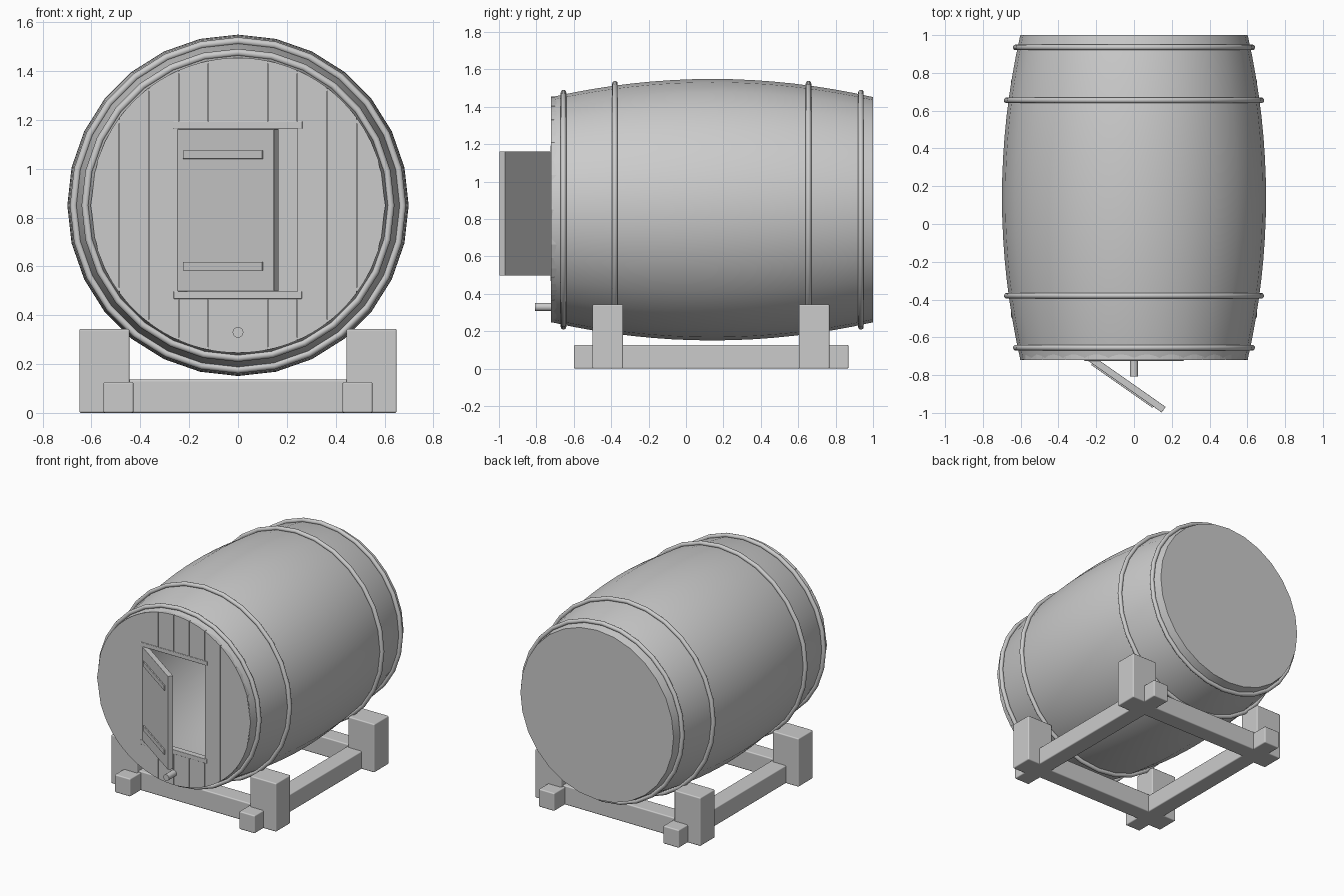
import bpy, bmesh, math
from mathutils import Matrix

cube = bpy.data.objects.get("Cube")
if cube:
    bpy.data.objects.remove(cube, do_unlink=True)

GREY = (0.6, 0.6, 0.6, 1.0)
mat = bpy.data.materials.new("plain grey")
mat.use_nodes = True
mat.diffuse_color = GREY
mat.node_tree.nodes["Principled BSDF"].inputs["Base Color"].default_value = GREY

AXIS_Z = 0.85           # height of the barrel axis
FRONT, BACK = -0.718, 1.0
MID = (FRONT + BACK) / 2
SIDES = 28


def finish(name, bm, smooth=False, bevel=0.0):
    bmesh.ops.recalc_face_normals(bm, faces=bm.faces)
    mesh = bpy.data.meshes.new(name)
    bm.to_mesh(mesh)
    bm.free()
    mesh.materials.append(mat)
    ob = bpy.data.objects.new(name, mesh)
    bpy.context.collection.objects.link(ob)
    if bevel:
        mesh.shade_smooth()
        mod = ob.modifiers.new("Bevel", 'BEVEL')
        mod.width, mod.segments, mod.harden_normals = bevel, 3, True
    if smooth:
        bpy.ops.object.select_all(action='DESELECT')
        ob.select_set(True)
        bpy.context.view_layer.objects.active = ob
        bpy.ops.object.shade_smooth_by_angle(angle=math.radians(35))
    return ob


def box(name, x, y, z, bevel=0.008):
    bm = bmesh.new()
    size = [b - a for a, b in (x, y, z)]
    mid = [(a + b) / 2 for a, b in (x, y, z)]
    bmesh.ops.create_cube(bm, size=1, matrix=Matrix.Translation(mid) @ Matrix.Diagonal((*size, 1)))
    return finish(name, bm, bevel=bevel)


def lathe(name, profile, closed=False):
    """Spin (radius, y) points about the barrel axis."""
    bm = bmesh.new()
    verts = [bm.verts.new((r, y, AXIS_Z)) for r, y in profile]
    edges = [bm.edges.new(pair) for pair in zip(verts, verts[1:])]
    if closed:
        edges.append(bm.edges.new((verts[-1], verts[0])))
    bmesh.ops.spin(bm, geom=verts + edges, cent=(0, 0, AXIS_Z), axis=(0, 1, 0),
                   angle=math.tau, steps=SIDES)
    bmesh.ops.remove_doubles(bm, verts=bm.verts, dist=0.0005)
    return finish(name, bm, smooth=True)


def radius(y):
    return 0.699 - 0.097 * ((y - MID) / (BACK - MID)) ** 2


# Hollow barrel, closed at the back
STEPS, WALL = 16, 0.008
ys = [BACK + (FRONT - BACK) * i / STEPS for i in range(STEPS + 1)]
outer = [(radius(y), y) for y in ys]
inner = [(radius(y) - WALL, min(y, BACK - WALL)) for y in reversed(ys)]
lathe("barrel_shell", [(0, BACK)] + outer + inner + [(0, BACK - WALL)])

# Hoops, round in section
TUBE, TUBE_SIDES = 0.015, 12
for i, y in enumerate((-0.655, -0.38, 0.655, 0.935)):
    turns = [k * math.tau / TUBE_SIDES for k in range(TUBE_SIDES)]
    ring = [(radius(y) + 0.01 + TUBE * math.cos(t), y + TUBE * math.sin(t)) for t in turns]
    lathe(f"hoop_{i + 1}", ring, closed=True)

# Front head made of planks, cut around the doorway
PLANK, GAP, HEAD_R = 0.1215, 0.001, 0.604
DOOR_LOW, DOOR_HIGH = 0.485, 1.175


def arc(x):
    return math.sqrt(max(HEAD_R ** 2 - x * x, 0))


def rim_low(x):
    return AXIS_Z - arc(x)


def rim_high(x):
    return AXIS_Z + arc(x)


def plank(name, x0, x1, low, high):
    xs = [x0 + (x1 - x0) * i / 4 for i in range(5)]
    outline = [(x, low(x)) for x in xs] + [(x, high(x)) for x in reversed(xs)]
    bm = bmesh.new()
    bm.faces.new([bm.verts.new((x, -0.721, z)) for x, z in outline])
    bmesh.ops.remove_doubles(bm, verts=bm.verts, dist=0.0005)
    ext = bmesh.ops.extrude_face_region(bm, geom=list(bm.faces))
    moved = [g for g in ext["geom"] if isinstance(g, bmesh.types.BMVert)]
    bmesh.ops.translate(bm, verts=moved, vec=(0, 0.03, 0))
    finish(name, bm)


for i in range(-5, 5):
    x0 = max(i * PLANK + GAP, -HEAD_R)
    x1 = min((i + 1) * PLANK - GAP, HEAD_R)
    if -2 <= i < 2:
        plank(f"plank_{i + 6}_lower", x0, x1, rim_low, lambda x: DOOR_LOW)
        plank(f"plank_{i + 6}_upper", x0, x1, lambda x: DOOR_HIGH, rim_high)
    else:
        plank(f"plank_{i + 6}", x0, x1, rim_low, rim_high)

# Door frame bars
box("door_lintel", (-0.265, 0.264), (-0.724, -0.68), (1.164, 1.194), 0.003)
box("door_sill", (-0.264, 0.262), (-0.724, -0.68), (0.467, 0.498), 0.003)

# Open door with two battens, swung on the edge at -x
hinge = Matrix.Translation((-0.25, -0.71, 0)) @ Matrix.Rotation(math.radians(-35), 4, 'Z')
door_parts = [box("door", (0, 0.49), (-0.008, 0.028), (0.498, 1.162), 0.002)]
for name, z in (("lower", 0.583), ("upper", 1.04)):
    door_parts.append(box(f"door_batten_{name}", (0.04, 0.437), (-0.016, -0.006), (z, z + 0.035), 0.002))
for part in door_parts:
    part.matrix_world = hinge

# Spigot below the door
bm = bmesh.new()
bmesh.ops.create_cone(bm, cap_ends=True, segments=16, radius1=0.022, radius2=0.022, depth=0.12,
                      matrix=Matrix.Translation((0, -0.747, 0.33)) @ Matrix.Rotation(math.pi / 2, 4, 'X'))
finish("spigot", bm, smooth=True)

# Cradle: two rails, two cross beams, four posts
for side, s in (("left", 1), ("right", -1)):
    box(f"rail_{side}", sorted((s * 0.428, s * 0.551)), (-0.6, 0.869), (0, 0.127))
    for end, y in (("front", -0.418), ("back", 0.685)):
        box(f"post_{end}_{side}", sorted((s * 0.444, s * 0.65)), (y - 0.082, y + 0.082), (0, 0.344))
for end, y in (("front", -0.418), ("back", 0.685)):
    box(f"cross_beam_{end}", (-0.6, 0.6), (y - 0.062, y + 0.062), (0, 0.136))
